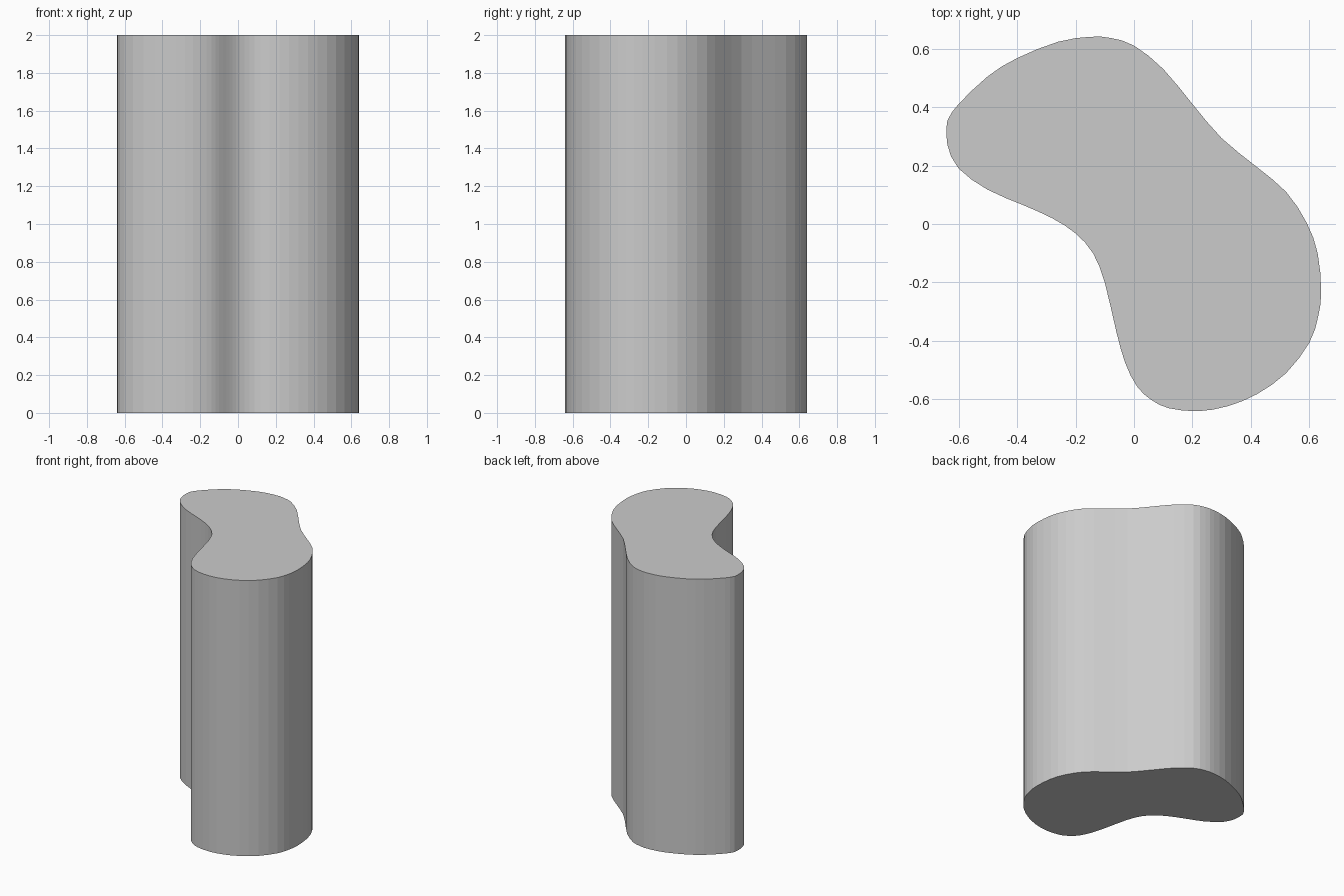
import bpy, bmesh
from mathutils import Vector

if "Cube" in bpy.data.objects:
    bpy.data.objects.remove(bpy.data.objects["Cube"])

HEIGHT = 2.0
# Kidney-shaped outline, counterclockwise from the left tip
OUTLINE = [Vector(p) for p in [
    (-0.64, 0.34), (-0.638, 0.27), (-0.60, 0.19), (-0.50, 0.117), (-0.38, 0.065),
    (-0.28, 0.02), (-0.20, -0.032), (-0.14, -0.10), (-0.10, -0.20), (-0.06, -0.37),
    (-0.03, -0.475), (0.01, -0.555), (0.06, -0.602), (0.12, -0.63), (0.22, -0.64),
    (0.32, -0.623), (0.42, -0.582), (0.52, -0.51), (0.60, -0.405), (0.63, -0.315),
    (0.64, -0.23), (0.628, -0.10), (0.59, 0.005), (0.52, 0.11), (0.42, 0.195),
    (0.30, 0.293), (0.20, 0.41), (0.10, 0.53), (0.0, 0.61), (-0.08, 0.636),
    (-0.15, 0.64), (-0.26, 0.623), (-0.40, 0.567), (-0.50, 0.505), (-0.60, 0.41),
    (-0.632, 0.365)]]


def smooth_loop(pts):
    """Insert a spline midpoint between each pair of outline points."""
    out, n = [], len(pts)
    for i in range(n):
        a, b, c, d = (pts[(i + k) % n] for k in (-1, 0, 1, 2))
        out += [b, (b + c) * 0.5625 - (a + d) * 0.0625]
    return out


# Extruded column
bm = bmesh.new()
base = bm.faces.new([bm.verts.new((p.x, p.y, 0)) for p in smooth_loop(OUTLINE)])
ext = bmesh.ops.extrude_face_region(bm, geom=[base], use_keep_orig=True)
bmesh.ops.translate(bm, vec=(0, 0, HEIGHT),
                    verts=[v for v in ext["geom"] if isinstance(v, bmesh.types.BMVert)])
bmesh.ops.recalc_face_normals(bm, faces=bm.faces)
mesh = bpy.data.meshes.new("curved_column")
bm.to_mesh(mesh)
bm.free()
bpy.context.collection.objects.link(bpy.data.objects.new("curved_column", mesh))
